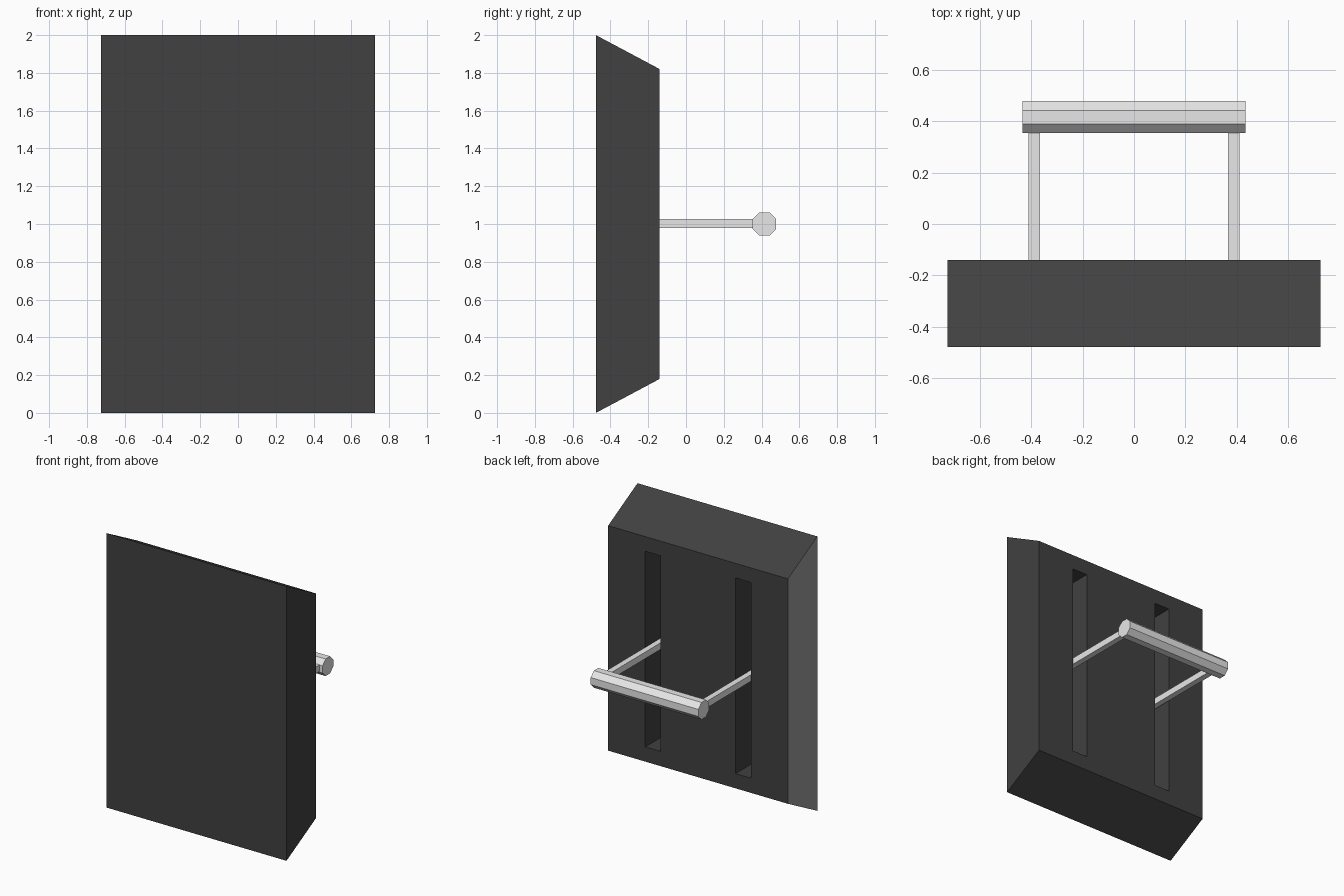
import bpy, bmesh, math
from mathutils import Matrix

if "Cube" in bpy.data.objects:
    bpy.data.objects.remove(bpy.data.objects["Cube"])


def material(name, value):
    m = bpy.data.materials.new(name)
    m.diffuse_color = (value, value, value, 1)
    m.use_nodes = True
    m.node_tree.nodes["Principled BSDF"].inputs["Base Color"].default_value = m.diffuse_color
    return m


dark = material("dark grey", 0.052)
medium = material("medium grey", 0.33)
light = material("light grey", 0.80)


def finish(name, bm, mat):
    bmesh.ops.recalc_face_normals(bm, faces=bm.faces)
    mesh = bpy.data.meshes.new(name)
    bm.to_mesh(mesh)
    bm.free()
    mesh.materials.append(mat)
    ob = bpy.data.objects.new(name, mesh)
    bpy.context.collection.objects.link(ob)
    return ob


def prism(name, profile, x0, x1, mat):
    """Extrude a (y, z) profile along x."""
    bm = bmesh.new()
    face = bm.faces.new([bm.verts.new((x0, y, z)) for y, z in profile])
    ext = bmesh.ops.extrude_face_region(bm, geom=[face])["geom"]
    verts = [g for g in ext if isinstance(g, bmesh.types.BMVert)]
    bmesh.ops.translate(bm, verts=verts, vec=(x1 - x0, 0, 0))
    # the extrusion can leave its start cap behind or remove it: keep it closed
    bmesh.ops.holes_fill(bm, edges=[e for e in bm.edges if e.is_boundary], sides=0)
    return finish(name, bm, mat)


def rect(y0, y1, z0, z1):
    return [(y0, z0), (y1, z0), (y1, z1), (y0, z1)]


# Slab with sloped top and bottom, its left side in a lighter grey
FRONT, BACK, SLOT = -0.477, -0.139, -0.37
slab = prism("slab", [(FRONT, 0), (BACK, 0.18), (BACK, 1.82), (FRONT, 2)],
             -0.725, 0.725, dark)
slab.data.materials.append(medium)
for p in slab.data.polygons:
    if p.center.x < -0.7:
        p.material_index = 1

for side, label in ((-1, "left"), (1, "right")):
    # Vertical slot in the back of the slab
    x0, x1 = sorted((side * 0.302, side * 0.426))
    cutter = prism(label + "_slot_cutter", rect(SLOT, 0, 0.287, 1.713), x0, x1, dark)
    cutter.hide_render = True
    cutter.hide_viewport = True
    cut = slab.modifiers.new(label + "_slot", 'BOOLEAN')
    cut.operation = 'DIFFERENCE'
    cut.solver = 'EXACT'
    cut.object = cutter
    # Square arm from the slot to the grip
    x0, x1 = sorted((side * 0.366, side * 0.409))
    prism(label + "_arm", rect(SLOT, 0.40, 0.979, 1.027), x0, x1, light)

# Octagonal grip, flat side up
bm = bmesh.new()
radius = 0.0622 / math.cos(math.pi / 8)
bmesh.ops.create_cone(
    bm, cap_ends=True, segments=8, radius1=radius, radius2=radius, depth=0.868,
    matrix=Matrix.Translation((0, 0.415, 1.0))
    @ Matrix.Rotation(math.pi / 2, 4, 'Y') @ Matrix.Rotation(math.pi / 8, 4, 'Z'))
finish("grip", bm, light)
